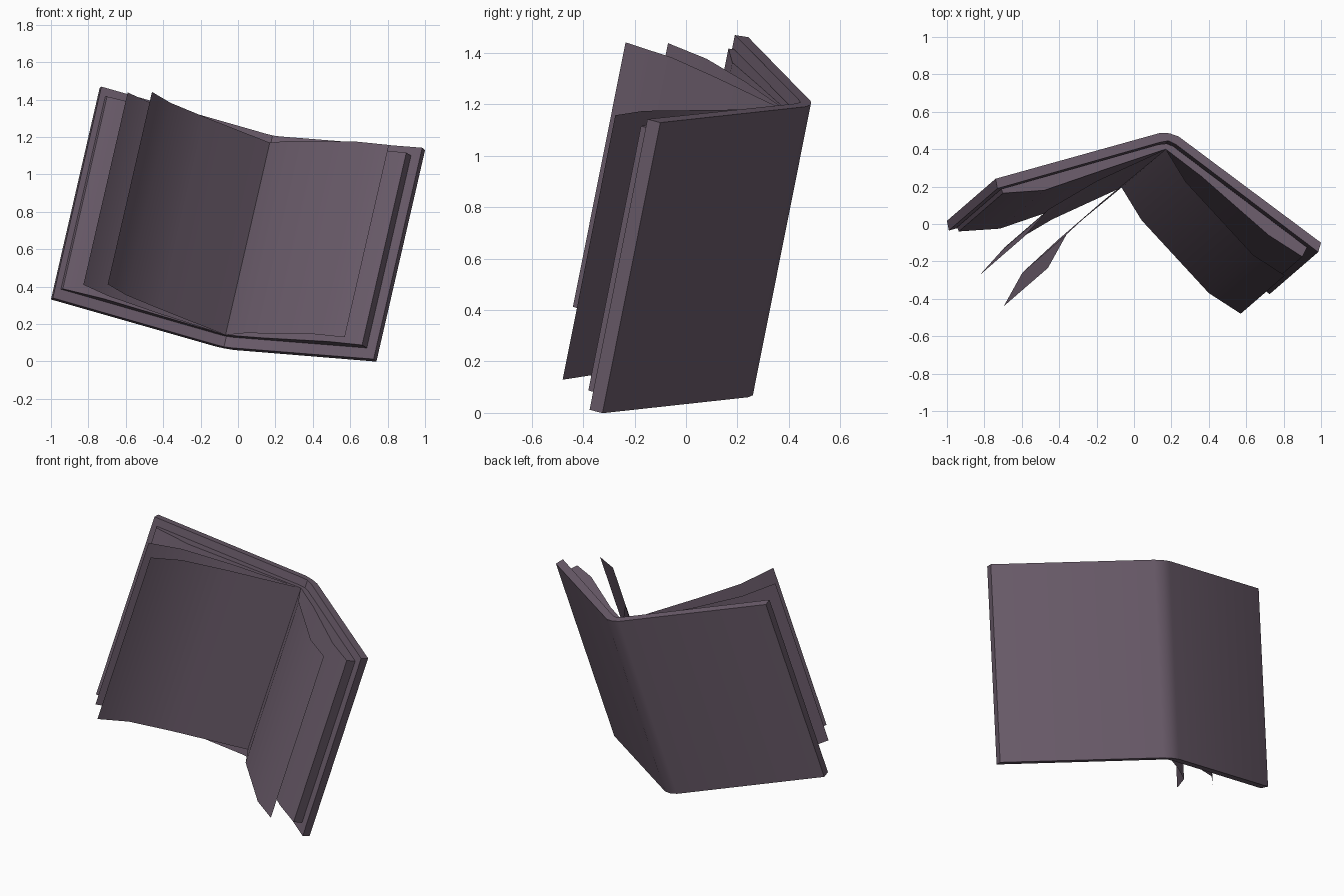
import bpy, bmesh
from mathutils import Vector

if "Cube" in bpy.data.objects:
    bpy.data.objects.remove(bpy.data.objects["Cube"])

# Spine direction: every part is a profile at the top edge swept down along it
E = Vector((0.26, 0.225, 1.13))

mat = bpy.data.materials.new("muted_purple")
mat.diffuse_color = (0.15, 0.11, 0.15, 1)
mat.use_nodes = True
mat.node_tree.nodes["Principled BSDF"].inputs["Base Color"].default_value = mat.diffuse_color


def top_point(x, y, inset):
    """Point on the top plane square to the spine, moved down by a share of E."""
    z = 1.339 - (E.x * x + E.y * y) / E.z
    return Vector((x, y, z - inset * E.z))


def sweep(name, profile, inset=0.0, drop=1.0, solid=True):
    bm = bmesh.new()
    top = [bm.verts.new(top_point(x, y, inset)) for x, y in profile]
    low = [bm.verts.new(v.co - E * drop) for v in top]
    n = len(top)
    for i in range(n if solid else n - 1):
        j = (i + 1) % n
        bm.faces.new((top[i], top[j], low[j], low[i]))
    if solid:
        bm.faces.new(top)
        bm.faces.new(low[::-1])
    bmesh.ops.recalc_face_normals(bm, faces=bm.faces)
    mesh = bpy.data.meshes.new(name)
    bm.to_mesh(mesh)
    bm.free()
    mesh.materials.append(mat)
    obj = bpy.data.objects.new(name, mesh)
    bpy.context.collection.objects.link(obj)
    bpy.context.view_layer.objects.active = obj
    obj.select_set(True)
    bpy.ops.object.shade_smooth_by_angle(angle=0.6)
    obj.select_set(False)


# Cover: two boards joined by a softly rounded spine
sweep("cover", [(-0.74, 0.242), (0.14, 0.487), (0.19, 0.485), (0.24, 0.467), (1.0, -0.10),
                (0.985, -0.15), (0.225, 0.425), (0.185, 0.445), (0.14, 0.437), (-0.73, 0.19)])

# Page blocks resting on each board, thinning to the outer edge
GUTTER = (0.17, 0.40)
PAGE = dict(inset=0.045, drop=0.91)
sweep("left_page_block", [GUTTER, (-0.16, 0.29), (-0.48, 0.18), (-0.70, 0.165),
                          (-0.71, 0.187), (0.13, 0.425), (0.175, 0.43)], **PAGE)
sweep("right_page_block", [GUTTER, (0.36, 0.255), (0.72, -0.06), (0.90, -0.175),
                           (0.925, -0.125), (0.21, 0.415), (0.175, 0.43)], **PAGE)

# Loose curling pages
sheets = {
    "left_page_front": [GUTTER, (-0.17, 0.12), (-0.36, -0.055), (-0.46, -0.235)],
    "left_page_back": [GUTTER, (-0.20, 0.23), (-0.455, 0.08), (-0.59, -0.07)],
    "right_page": [GUTTER, (0.277, 0.225), (0.637, -0.165), (0.807, -0.275)],
}
for name, pts in sheets.items():
    # page roots sit above the block gutter by the page block's own inset
    sweep(name, pts, solid=False, **PAGE)
